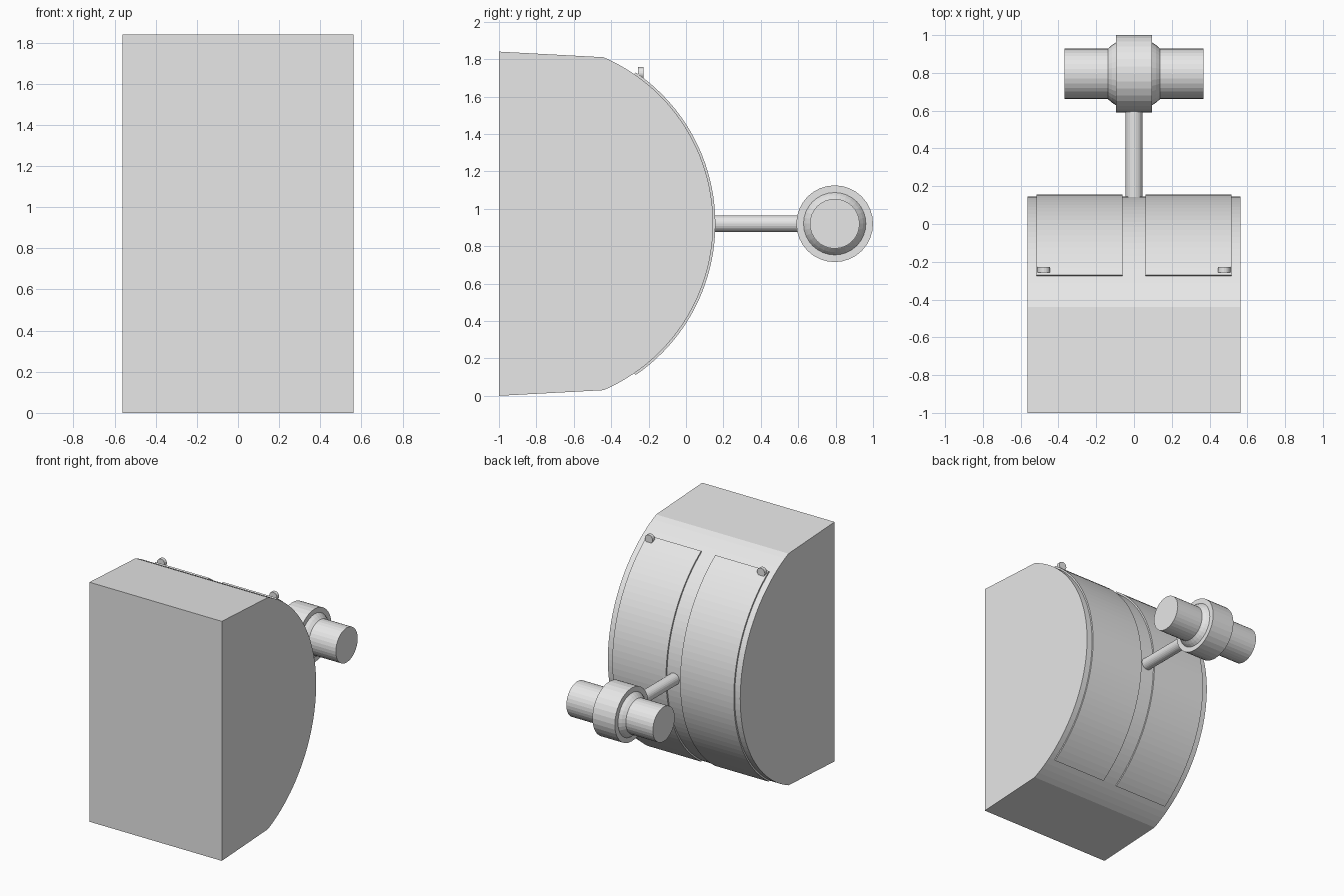
import bpy
import bmesh
from math import cos, sin, pi, radians
from mathutils import Matrix

MID_Z = 0.92           # height of the symmetry plane
ARC_Y, ARC_R = -0.824, 0.969   # centre and radius of the curved back
HEAD_Y = 0.795

if "Cube" in bpy.data.objects:
    bpy.data.objects.remove(bpy.data.objects["Cube"], do_unlink=True)

grey = bpy.data.materials.new("plain_grey")
grey.use_nodes = True
grey.diffuse_color = (0.8, 0.8, 0.8, 1)
grey.node_tree.nodes["Principled BSDF"].inputs["Base Color"].default_value = (0.8, 0.8, 0.8, 1)


def finish(name, bm):
    bmesh.ops.recalc_face_normals(bm, faces=bm.faces[:])
    mesh = bpy.data.meshes.new(name)
    bm.to_mesh(mesh)
    bm.free()
    mesh.materials.append(grey)
    obj = bpy.data.objects.new(name, mesh)
    bpy.context.collection.objects.link(obj)
    return obj


def arc(radius, half_angle, steps):
    """Points (y, z) on the curved back, from top to bottom."""
    angles = [radians(half_angle) * (1 - 2 * i / steps) for i in range(steps + 1)]
    return [(ARC_Y + radius * cos(a), MID_Z + radius * sin(a)) for a in angles]


def extrude_x(name, profile, x0, x1):
    bm = bmesh.new()
    face = bm.faces.new([bm.verts.new((x0, y, z)) for y, z in profile])
    new = bmesh.ops.extrude_face_region(bm, geom=[face])["geom"]
    verts = [g for g in new if isinstance(g, bmesh.types.BMVert)]
    bmesh.ops.translate(bm, verts=verts, vec=(x1 - x0, 0, 0))
    return finish(name, bm)


def cylinder(name, centre, radius, length, axis, sides=32):
    bm = bmesh.new()
    turn = Matrix.Rotation(pi / 2, 4, "Y" if axis == "X" else "X")
    bmesh.ops.create_cone(bm, cap_ends=True, segments=sides, radius1=radius,
                          radius2=radius, depth=length,
                          matrix=Matrix.Translation(centre) @ turn)
    return finish(name, bm)


# Main body: flat front, slightly tapered top and bottom, round back
extrude_x("body", [(-1, 0), (-1, 2 * MID_Z)] + arc(ARC_R, 66.7, 48), -0.5625, 0.5625)

# Curved cover plates with a small disc tab near the top of each
for side, sign in (("left", 1), ("right", -1)):
    band = arc(ARC_R + 0.012, 55.6, 40) + arc(ARC_R - 0.006, 55.6, 40)[::-1]
    extrude_x(side + "_cover_plate", band, sign * 0.06, sign * 0.516)
    cylinder(side + "_tab", (sign * 0.477, -0.242, 1.724), 0.033, 0.027, "Y", 16)

# Rod and head at the back
cylinder("rod", (0, 0.37, MID_Z), 0.045, 0.5, "Y", 24)
head = (0, HEAD_Y, MID_Z)
cylinder("head_ring", head, 0.205, 0.19, "X")
cylinder("head_crossbar", head, 0.133, 0.735, "X")
bm = bmesh.new()
bmesh.ops.create_uvsphere(bm, u_segments=32, v_segments=24, radius=0.192,
                          matrix=Matrix.Translation(head) @ Matrix.Rotation(pi / 2, 4, "Y"))
finish("head_ball", bm)
